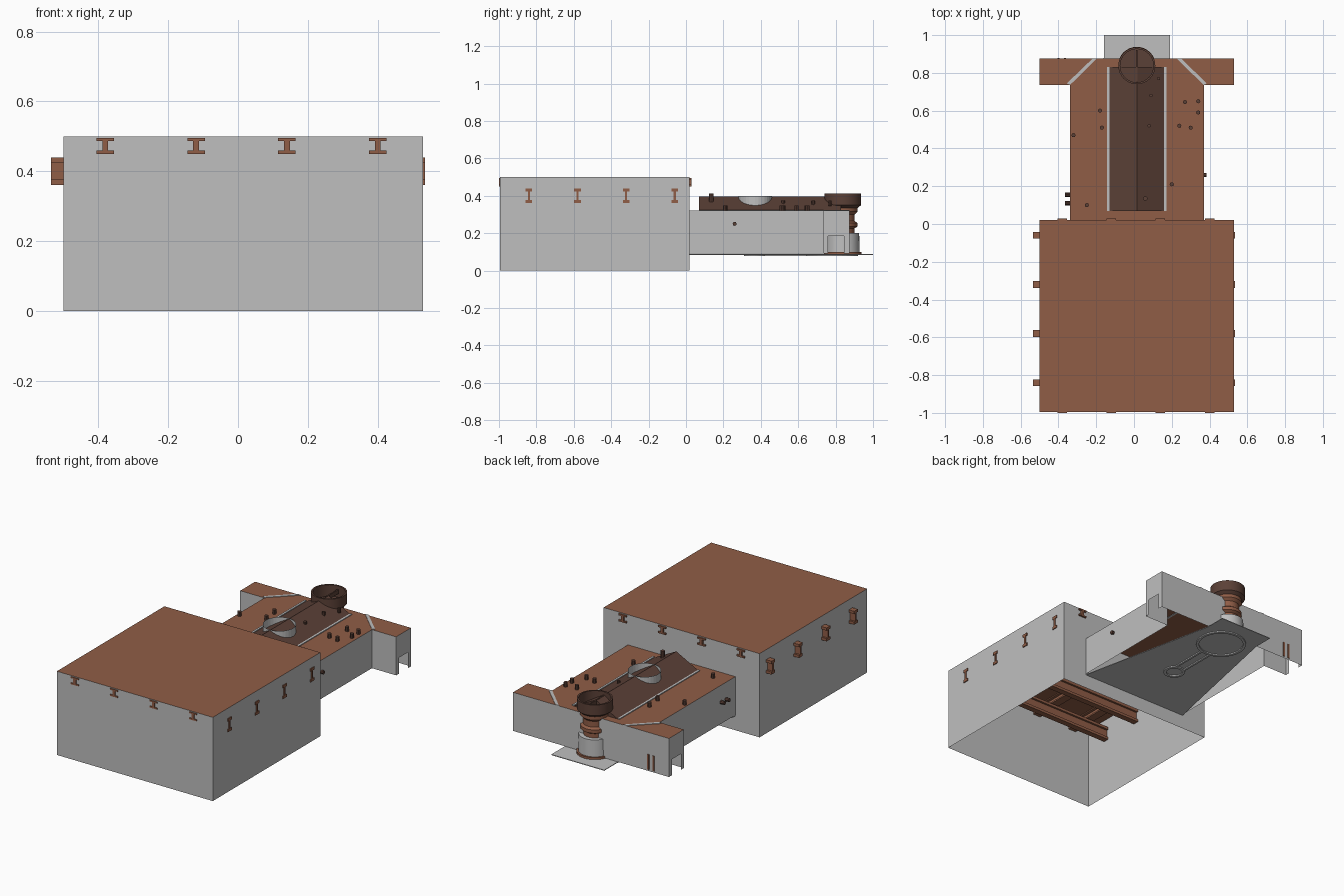
import bpy, bmesh, math
from mathutils import Vector

cube = bpy.data.objects.get("Cube")
if cube:
    bpy.data.objects.remove(cube)


def material(name, rgb):
    m = bpy.data.materials.new(name)
    m.use_nodes = True
    m.diffuse_color = (*rgb, 1)
    m.node_tree.nodes["Principled BSDF"].inputs["Base Color"].default_value = (*rgb, 1)
    return m


GREY = material("plaster grey", (0.52, 0.52, 0.52))
BROWN = material("clay brown", (0.28, 0.11, 0.062))
DARK = material("dark timber", (0.105, 0.052, 0.038))
CX = 0.015          # centre line of the building


def finish(name, bm, *mats):
    me = bpy.data.meshes.new(name)
    bm.to_mesh(me)
    bm.free()
    for m in mats:
        me.materials.append(m)
    ob = bpy.data.objects.new(name, me)
    bpy.context.collection.objects.link(ob)
    return ob


def prism(name, outline, z0, z1, *mats, bottom=True):
    """Extrude a plan outline; upward faces take the last material."""
    bm = bmesh.new()
    base = bm.faces.new([bm.verts.new((x, y, z0)) for x, y in outline])
    ext = bmesh.ops.extrude_face_region(bm, geom=[base], use_keep_orig=True)["geom"]
    bmesh.ops.translate(bm, verts=[g for g in ext if isinstance(g, bmesh.types.BMVert)],
                        vec=(0, 0, z1 - z0))
    bmesh.ops.recalc_face_normals(bm, faces=bm.faces)
    for f in bm.faces:
        f.material_index = len(mats) - 1 if f.normal.z > 0.5 else 0
    if not bottom:
        bmesh.ops.delete(bm, geom=[f for f in bm.faces if f.normal.z < -0.5], context="FACES")
    return finish(name, bm, *mats)


def box(name, x0, x1, y0, y1, z0, z1, *mats, bottom=True):
    return prism(name, [(x0, y0), (x1, y0), (x1, y1), (x0, y1)], z0, z1, *mats, bottom=bottom)


def beam(name, start, end, height, width):
    """I-section beam hanging below the line from start to end."""
    start, end = Vector(start), Vector(end)
    side = (end - start).cross(Vector((0, 0, 1))).normalized()
    w, t, f = width / 2, width / 6, height / 5
    half = [(w, 0), (w, -f), (t, -f), (t, f - height), (w, f - height), (w, -height)]
    section = half + [(-a, b) for a, b in reversed(half)]
    bm = bmesh.new()
    face = bm.faces.new([bm.verts.new(start + side * a + Vector((0, 0, b))) for a, b in section])
    ext = bmesh.ops.extrude_face_region(bm, geom=[face], use_keep_orig=True)["geom"]
    bmesh.ops.translate(bm, verts=[g for g in ext if isinstance(g, bmesh.types.BMVert)],
                        vec=end - start)
    bmesh.ops.recalc_face_normals(bm, faces=bm.faces)
    finish(name, bm, BROWN)


def lathe(name, profile, centre, mat, sides=32):
    bm = bmesh.new()
    vs = [bm.verts.new((r, 0, z)) for r, z in profile]
    es = [bm.edges.new(p) for p in zip(vs, vs[1:])]
    bmesh.ops.spin(bm, geom=vs + es, cent=(0, 0, 0), axis=(0, 0, 1),
                   angle=math.tau, steps=sides, use_duplicate=False)
    bmesh.ops.remove_doubles(bm, verts=bm.verts, dist=1e-4)
    bmesh.ops.recalc_face_normals(bm, faces=bm.faces)
    bmesh.ops.translate(bm, verts=bm.verts, vec=(*centre, 0))
    return finish(name, bm, mat)


def peg(name, at, radius, length, axis="Z"):
    bpy.ops.mesh.primitive_cylinder_add(vertices=8, radius=radius, depth=length, location=at,
                                        rotation=(0, math.pi / 2 if axis == "X" else 0, 0))
    ob = bpy.context.object
    ob.name = name
    ob.data.materials.append(DARK)


# Main hall: open underneath, carried by two layers of beams
box("hall", -0.5, 0.53, -0.995, 0.02, 0, 0.5, GREY, BROWN, bottom=False)
for i in range(4):
    y, x = -0.06 - 0.26 * i, -0.38 + 0.26 * i
    beam("cross_beam", (-0.535, y, 0.44), (0.535, y, 0.44), 0.08, 0.035)
    beam("roof_joist", (x, -1.0, 0.495), (x, 0.03, 0.495), 0.045, 0.05)
box("hall_ceiling", -0.495, 0.525, -0.99, 0.015, 0.492, 0.496, BROWN)

# Rear building with side wings, mirrored about its centre line
half = [(0.355, 0.02), (0.355, 0.735), (0.515, 0.735), (0.515, 0.875)]
outline = [(CX + x, y) for x, y in half] + [(CX - x, y) for x, y in reversed(half)]
rear = prism("rear_building", outline, 0.09, 0.32, GREY, BROWN, bottom=False)

# Doorways in the wing ends
bm = bmesh.new()
bm.from_mesh(rear.data)
for co, no in (((0, 0.76, 0), (0, 1, 0)), ((0, 0.845, 0), (0, 1, 0)), ((0, 0, 0.185), (0, 0, 1))):
    ends = [f for f in bm.faces if abs(f.calc_center_median().x - CX) > 0.51]
    geom = ends + list({e for f in ends for e in f.edges}) + list({v for f in ends for v in f.verts})
    bmesh.ops.bisect_plane(bm, geom=geom, plane_co=co, plane_no=no)
doors = []
for f in bm.faces:
    c = f.calc_center_median()
    if abs(c.x - CX) > 0.51 and 0.76 < c.y < 0.845 and c.z < 0.185:
        doors.append(f)
bmesh.ops.delete(bm, geom=doors, context="FACES")
bm.to_mesh(rear.data)
bm.free()

# Floor plate under the rear building, with its tongue behind the tower
half = [(0.355, 0.02), (0.175, 0.88), (0.175, 1.0)]
prism("floor_plate", [(CX + x, y) for x, y in half] + [(CX - x, y) for x, y in reversed(half)],
      0.084, 0.088, GREY)

# Engraved circles and channel below the floor
for r, y in ((0.14, 0.78), (0.06, 0.37)):
    lathe("floor_ring", [(r, 0.084), (r, 0.077), (r - 0.016, 0.077), (r - 0.016, 0.084)], (CX, y), GREY)
for s in (-1, 1):
    x = CX + s * 0.03
    box("floor_channel", x - 0.006, x + 0.006, 0.42, 0.65, 0.077, 0.084, GREY)

# Gabled roof
bm = bmesh.new()
gable = bm.faces.new([bm.verts.new((CX + x, 0.07, z)) for x, z in ((-0.145, 0.32), (0.145, 0.32), (0, 0.395))])
ext = bmesh.ops.extrude_face_region(bm, geom=[gable], use_keep_orig=True)["geom"]
bmesh.ops.translate(bm, verts=[g for g in ext if isinstance(g, bmesh.types.BMVert)], vec=(0, 0.76, 0))
bmesh.ops.recalc_face_normals(bm, faces=bm.faces)
finish("gable_roof", bm, DARK)

# Pale trims beside the roof and across the wing corners
for s in (-1, 1):
    a, b = sorted((CX + s * 0.145, CX + s * 0.157))
    box("roof_trim", a, b, 0.07, 0.83, 0.318, 0.325, GREY)
    corner = [(0.355, 0.735), (0.37, 0.745), (0.235, 0.875), (0.212, 0.875)]
    prism("corner_trim", [(CX + s * x, y) for x, y in corner], 0.316, 0.323, GREY)

# Open tube through the ridge
lathe("ridge_tube", [(0.09, 0.325), (0.09, 0.398)], (CX, 0.37), GREY)

# Round tower
tower = (CX, 0.838)
parts = [
    lathe("tower_base", [(0, 0.085), (0.1, 0.085), (0.1, 0.1), (0, 0.1)], tower, BROWN),
    lathe("tower_drum", [(0.09, 0.1), (0.088, 0.2), (0, 0.2)], tower, GREY),
    lathe("tower_neck", [(0.062, 0.2), (0.062, 0.225), (0.078, 0.235), (0.078, 0.255), (0.064, 0.265),
                         (0.064, 0.3), (0.08, 0.315), (0.08, 0.335), (0, 0.335)], tower, BROWN),
    lathe("tower_crown", [(0.08, 0.335), (0.098, 0.35), (0.098, 0.413), (0.088, 0.413),
                          (0.088, 0.345), (0, 0.345)], tower, DARK),
]
box("crown_bar", CX - 0.004, CX + 0.004, 0.755, 0.92, 0.37, 0.395, DARK)
for ob in parts:
    bpy.ops.object.select_all(action="DESELECT")
    ob.select_set(True)
    bpy.context.view_layer.objects.active = ob
    bpy.ops.object.shade_smooth_by_angle(angle=math.radians(35))

# Pegs on the flat roof, and pins on the walls
for x, y in ((0.27, 0.645), (0.34, 0.59), (0.3, 0.51), (0.24, 0.52), (0.34, 0.65), (0.2, 0.21),
             (-0.25, 0.1), (-0.32, 0.47), (-0.17, 0.51), (-0.18, 0.6)):
    peg("roof_peg", (x, y, 0.332), 0.011, 0.03)
for x, y in ((0.13, 0.77), (0.09, 0.68), (0.08, 0.52)):
    peg("gable_peg", (x, y, 0.36), 0.009, 0.03)
peg("vent_pipe", (0.06, 0.135, 0.385), 0.012, 0.055)
for x, y, z in ((-0.35, 0.11, 0.22), (-0.35, 0.155, 0.22), (0.37, 0.26, 0.25)):
    peg("wall_pin", (x, y, z), 0.011, 0.03, "X")
for x in (-0.4, -0.365):
    box("rear_slot", x - 0.005, x + 0.005, 0.873, 0.88, 0.1, 0.19, BROWN)
